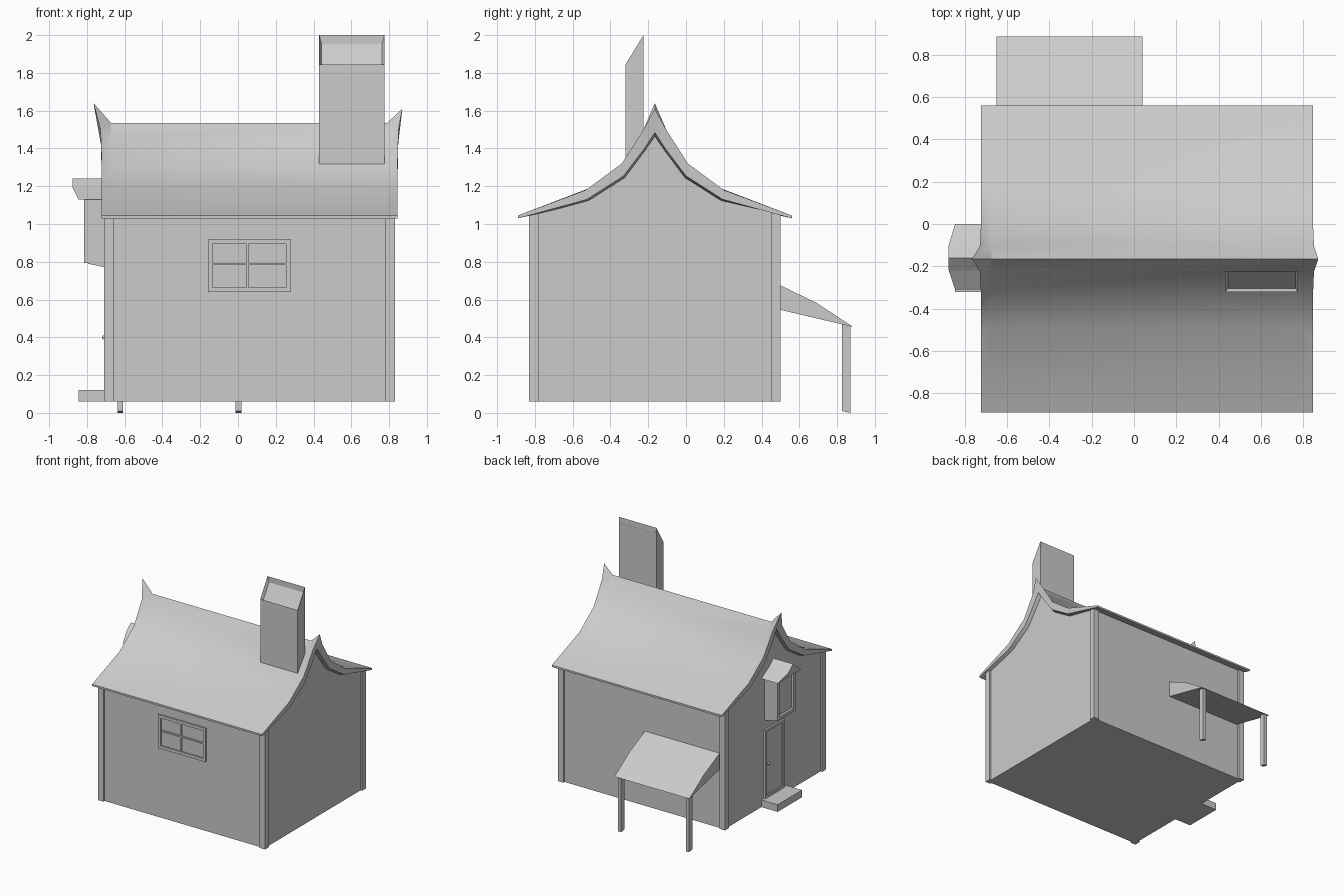
import bpy, bmesh
from math import radians

if "Cube" in bpy.data.objects:
    bpy.data.objects.remove(bpy.data.objects["Cube"])


def make(name, verts, faces):
    me = bpy.data.meshes.new(name)
    me.from_pydata(verts, [], faces)
    bm = bmesh.new()
    bm.from_mesh(me)
    bmesh.ops.recalc_face_normals(bm, faces=bm.faces)
    bm.to_mesh(me)
    bm.free()
    ob = bpy.data.objects.new(name, me)
    bpy.context.collection.objects.link(ob)
    return ob


def loft(name, sections):
    """Skin a list of equal-length closed sections and cap both ends."""
    n = len(sections[0])
    verts = [p for s in sections for p in s]
    faces = [(r * n + i, r * n + (i + 1) % n, (r + 1) * n + (i + 1) % n, (r + 1) * n + i)
             for r in range(len(sections) - 1) for i in range(n)]
    last = (len(sections) - 1) * n
    h = n // 2
    for o in (0, last):
        if name == "roof":  # end caps as strips between top and underside
            faces += [(o + i, o + i + 1, o + n - 2 - i, o + n - 1 - i) for i in range(h - 1)]
        else:
            faces.append(tuple(range(o, o + n)))
    return make(name, verts, faces)


def prism(name, yz, x0, x1):
    return loft(name, [[(x, y, z) for y, z in yz] for x in (x0, x1)])


def box(name, x0, x1, y0, y1, z0, z1):
    return prism(name, [(y0, z0), (y1, z0), (y1, z1), (y0, z1)], x0, x1)


def smooth(ob, angle=30):
    bpy.ops.object.select_all(action='DESELECT')
    ob.select_set(True)
    bpy.context.view_layer.objects.active = ob
    bpy.ops.object.shade_smooth_by_angle(angle=radians(angle))


def frame(name, axis, d0, d1, a0, a1, z0, z1, w):
    """Rectangular frame on a wall; axis is the wall normal."""
    for part, p0, p1, q0, q1 in (("left", a0, a0 + w, z0, z1), ("right", a1 - w, a1, z0, z1),
                                 ("bottom", a0 + w, a1 - w, z0, z0 + w),
                                 ("top", a0 + w, a1 - w, z1 - w, z1)):
        if axis == 'y':
            box(f"{name}_{part}", p0, p1, d0, d1, q0, q1)
        else:
            box(f"{name}_{part}", d0, d1, p0, p1, q0, q1)


RY = -0.165  # ridge line


def mirrored(half):
    """Half profile of (distance from ridge, ...) from ridge to eave -> full profile."""
    return [(RY - d, *r) for d, *r in reversed(half)] + [(RY + d, *r) for d, *r in half[1:]]


# walls with curved gables
under = [(0, 1.465), (.055, 1.385), (.16, 1.245), (.34, 1.13), (.65, 1.055)]
prism("walls", mirrored(under) + [(.485, .06), (-.815, .06)], -.695, .815)

# corner posts
for i, x in enumerate((-.71, .78)):
    for j, y in enumerate((-.83, .45)):
        box(f"corner_post_{i}{j}", x, x + .05, y, y + .05, .06, 1.055)

# sweeping roof with flared ridge tips
mid_top = [(0, 1.535), (.06, 1.445), (.165, 1.305), (.32, 1.20), (.725, 1.045)]
mid_low = [(0, 1.46), (.055, 1.38), (.16, 1.24), (.34, 1.12), (.725, 1.03)]
end_top = [(0, 1.64), (.06, 1.50), (.175, 1.32), (.365, 1.18), (.725, 1.045)]
end_low = [(0, 1.485), (.055, 1.40), (.165, 1.255), (.36, 1.13), (.725, 1.03)]


def section(top, low, x, tip_x=None, mid_x=None, tip_z=None):
    xs = [x if tip_x is None else tip_x, x if mid_x is None else mid_x, x, x, x]
    t = [(d, z, xx) for (d, z), xx in zip(top, xs)]
    if tip_z:
        t[0] = (0, tip_z, xs[0])
    ring = mirrored(t) + mirrored([(d, z, x) for d, z in low])[::-1]
    return [(xx, y, z) for y, z, xx in ring]


roof = loft("roof", [section(end_top, end_low, -.722, -.765, -.728),
                     section(mid_top, mid_low, -.672),
                     section(mid_top, mid_low, .79),
                     section(end_top, end_low, .845, .87, .85, 1.61)])
smooth(roof, 25)

# chimney with slanted, recessed top
ch = prism("chimney", [(-.32, 1.28), (-.225, 1.40), (-.225, 2.0), (-.32, 1.845)], .43, .775)
bm = bmesh.new()
bm.from_mesh(ch.data)
bm.faces.ensure_lookup_table()
top = max(bm.faces, key=lambda f: f.calc_center_median().z)
bmesh.ops.inset_region(bm, faces=[top], thickness=.018)
bmesh.ops.translate(bm, verts=top.verts, vec=(0, .008, -.035))
bm.to_mesh(ch.data)
bm.free()

# front window
frame("window_frame", 'y', -.828, -.81, -.16, .28, .64, .92, .025)
box("window_bar_upright", .044, .056, -.824, -.81, .665, .895)
for i, (x0, x1) in enumerate(((-.135, .044), (.056, .255))):
    box(f"window_bar_cross_{i}", x0, x1, -.824, -.81, .782, .794)

# porch canopy and its posts
prism("porch_canopy", [(.48, .55), (.48, .685), (.50, .675), (.69, .583), (.885, .455)], -.65, .04)
for i, x in enumerate((-.638, -.012)):
    prism(f"porch_post_{i}", [(.825, .01), (.87, 0), (.87, .459), (.825, .469)], x, x + .03)

# door with frame, knob and step
frame("door_frame", 'x', -.71, -.69, -.285, -.03, .12, .69, .02)
box("door", -.70, -.69, -.265, -.05, .12, .67)
bpy.ops.mesh.primitive_uv_sphere_add(segments=10, ring_count=6, radius=.011,
                                     location=(-.71, -.075, .40))
bpy.context.object.name = "door_knob"
box("door_step", -.845, -.69, -.32, 0, .06, .12)

# bay window on the left wall
make_bay = [(-.69, .768), (-.795, .79), (-.795, 1.14), (-.69, 1.14)]
loft("bay_window", [[(x, y, z) for x, z in make_bay] for y in (-.28, -.04)])
frame("bay_frame", 'x', -.815, -.79, -.28, -.04, .793, 1.14, .025)

# bay hood with flared front
hood = [(0, 1.13, -.845), (-.10, 1.19, -.875), (-.16, 1.24, -.875),
        (-.22, 1.19, -.875), (-.31, 1.13, -.845)]
loft("bay_hood", [[(x, y, z) for y, z, x in hood],
                  [(-.69, y, z) for y, z, x in hood]])
